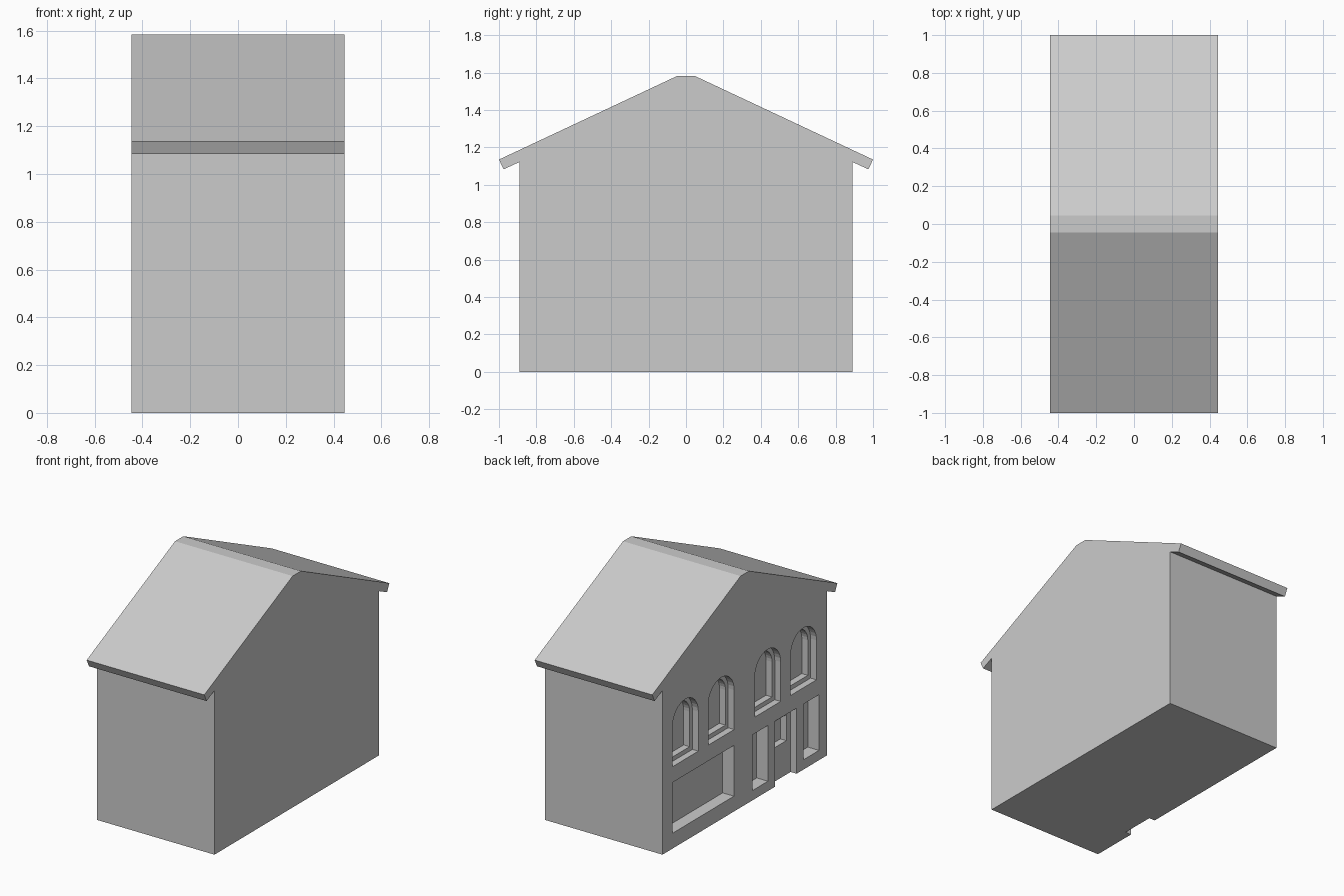
import bpy
import math

cube = bpy.data.objects.get("Cube")
if cube:
    bpy.data.objects.remove(cube, do_unlink=True)

HALF_X = 0.445      # half the building's depth between gables
FRAME = 0.03        # width of the window frames
STEP = 0.045        # depth of one recess step
DEEP = 0.085        # depth of the shop windows

plaster = bpy.data.materials.new("plain_grey")
plaster.use_nodes = True
grey = (0.6, 0.6, 0.6, 1)
plaster.diffuse_color = grey
plaster.node_tree.nodes["Principled BSDF"].inputs["Base Color"].default_value = grey


def prism(name, outline, x0, x1):
    """Extrude a closed (y, z) outline, counter-clockwise, from x0 to x1."""
    n = len(outline)
    verts = [(x, y, z) for x in (x0, x1) for y, z in outline]
    faces = [tuple(reversed(range(n))), tuple(range(n, 2 * n))]
    faces += [(i, (i + 1) % n, n + (i + 1) % n, n + i) for i in range(n)]
    mesh = bpy.data.meshes.new(name)
    mesh.from_pydata(verts, [], faces)
    mesh.materials.append(plaster)
    obj = bpy.data.objects.new(name, mesh)
    bpy.context.collection.objects.link(obj)
    return obj


def rect(y, width, z0, z1):
    h = width / 2
    return [(y - h, z0), (y + h, z0), (y + h, z1), (y - h, z1)]


def arch(y, radius, z0, spring, segments=16):
    curve = [(y + radius * math.cos(math.pi * i / segments),
              spring + radius * math.sin(math.pi * i / segments))
             for i in range(segments + 1)]
    return [(y - radius, z0), (y + radius, z0)] + curve


# Walls and gabled roof with flat ridge and overhanging eaves
half = [(0.89, 0), (0.89, 1.122), (0.975, 1.083), (1.0, 1.135), (0.045, 1.583)]
house = prism("house_body", half + [(-y, z) for y, z in reversed(half)], -HALF_X, HALF_X)


def carve(name, outline, depth):
    """Cut a recess into the facade on the -x gable."""
    cutter = prism(name, outline, -HALF_X - 0.05, -HALF_X + depth)
    cutter.hide_render = True
    mod = house.modifiers.new(name, 'BOOLEAN')
    mod.operation = 'DIFFERENCE'
    mod.solver = 'EXACT'
    mod.object = cutter
    bpy.context.view_layer.objects.active = house
    bpy.ops.object.modifier_apply(modifier=name)
    bpy.data.objects.remove(cutter, do_unlink=True)


# Arched upper windows, each with a stepped frame
for y in (-0.635, -0.248, 0.255, 0.642):
    carve("window_surround", arch(y, 0.14, 0.56, 0.83), STEP)
    carve("window_pane", arch(y, 0.14 - FRAME, 0.56 + FRAME, 0.83), 2 * STEP)

# Wide shop window
carve("shop_window", rect(0.45, 0.665, 0.105, 0.452), DEEP)

# Doorway with a glazed upper panel, flanked by narrow windows
DOOR_Y = -0.442
carve("doorway", rect(DOOR_Y, 0.236, -0.05, 0.448), STEP)
carve("door_pane", rect(DOOR_Y, 0.142, 0.232, 0.41), 2 * STEP)
for side in (-1, 1):
    carve("side_window", rect(DOOR_Y + side * 0.276, 0.168, 0.067, 0.448), DEEP)
